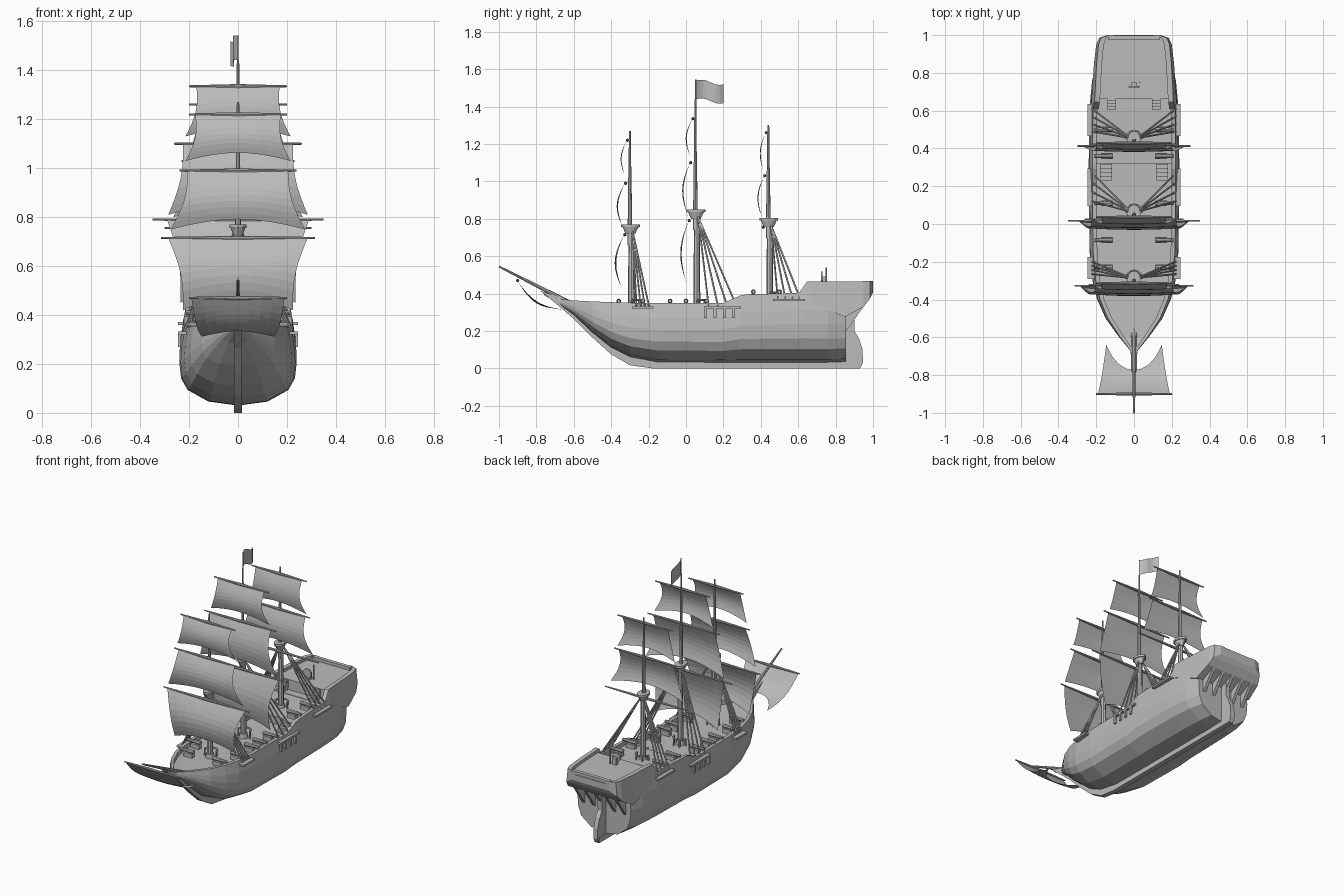
import bpy, bmesh, math
from mathutils import Vector, Matrix

cube = bpy.data.objects.get("Cube")
if cube:
    bpy.data.objects.remove(cube, do_unlink=True)

grey = bpy.data.materials.new("plain_grey")
grey.use_nodes = True
GREY = (0.5, 0.5, 0.5, 1)
grey.diffuse_color = GREY
grey.node_tree.nodes["Principled BSDF"].inputs["Base Color"].default_value = GREY


def finish(name, bm):
    bmesh.ops.recalc_face_normals(bm, faces=bm.faces)
    mesh = bpy.data.meshes.new(name)
    bm.to_mesh(mesh)
    bm.free()
    mesh.materials.append(grey)
    ob = bpy.data.objects.new(name, mesh)
    bpy.context.collection.objects.link(ob)
    return ob


def tube(name, p, q, r1, r2=None, sides=8):
    p, q = Vector(p), Vector(q)
    d = q - p
    m = Matrix.Translation((p + q) / 2) @ d.to_track_quat('Z', 'Y').to_matrix().to_4x4()
    bm = bmesh.new()
    bmesh.ops.create_cone(bm, cap_ends=True, segments=sides, radius1=r1,
                          radius2=r1 if r2 is None else r2, depth=d.length, matrix=m)
    return finish(name, bm)


def box(name, centre, size):
    bm = bmesh.new()
    bmesh.ops.create_cube(bm, size=1, matrix=Matrix.Translation(centre) @ Matrix.Diagonal((*size, 1)))
    return finish(name, bm)


def plate(name, outline, x, thick):
    """Side outline in (y, z), given thickness across x."""
    bm = bmesh.new()
    a = bm.faces.new([bm.verts.new((x - thick / 2, y, z)) for y, z in outline])
    out = bmesh.ops.extrude_face_region(bm, geom=[a])["geom"]
    bmesh.ops.translate(bm, vec=(thick, 0, 0), verts=[v for v in out if isinstance(v, bmesh.types.BMVert)])
    return finish(name, bm)


def loft(name, sections):
    """Skin mirrored half sections; each is (y, [(x, z), ...]) from keel to deck centre."""
    bm = bmesh.new()
    rings = []
    for y, half in sections:
        ring = half + [(-x, z) for x, z in half[-2:0:-1]]
        rings.append([bm.verts.new((x, y, z)) for x, z in ring])
    n = len(rings[0])
    for a, b in zip(rings, rings[1:]):
        for i in range(n):
            j = (i + 1) % n
            bm.faces.new((a[i], a[j], b[j], b[i]))
    bm.faces.new(rings[0])
    bm.faces.new(rings[-1])
    return finish(name, bm)


# Hull: station y, keel height, half width, rail height, depth of deck below rail
stations = [
    (-0.76, 0.394, 0.007, 0.408, 0.004), (-0.67, 0.335, 0.02, 0.37, 0.015),
    (-0.6, 0.285, 0.078, 0.363, 0.03), (-0.5, 0.19, 0.15, 0.358, 0.03),
    (-0.4, 0.11, 0.195, 0.354, 0.03), (-0.3, 0.06, 0.22, 0.351, 0.03),
    (-0.15, 0.032, 0.235, 0.349, 0.03), (0.2, 0.03, 0.24, 0.35, 0.032),
    (0.29, 0.03, 0.24, 0.39, 0.07), (0.319, 0.03, 0.24, 0.395, 0.075),
    (0.32, 0.03, 0.24, 0.395, 0.025), (0.62, 0.03, 0.235, 0.405, 0.03),
    (0.76, 0.03, 0.222, 0.4, 0.03), (0.855, 0.033, 0.195, 0.4, 0.03)]
bulge = [(0, 0), (0.5, 0.05), (0.86, 0.2), (0.97, 0.35), (1, 0.55), (0.98, 0.75), (0.92, 1)]


def hull_section(y, keel, w, top, drop):
    half = [(u * w, keel + v * (top - keel)) for u, v in bulge]
    inner = max(0.92 * w - 0.022, 0.003)
    return y, half + [(inner, top), (inner, top - drop), (0, top - drop)]


loft("hull", [hull_section(*s) for s in stations])

# Raised stern: y, underside, half width below, half width above, rail height, deck height
stern = [(0.61, 0.37, 0.224, 0.215, 0.41, 0.378), (0.645, 0.36, 0.225, 0.21, 0.463, 0.378),
         (0.661, 0.355, 0.225, 0.208, 0.465, 0.378), (0.662, 0.355, 0.225, 0.208, 0.465, 0.445),
         (0.85, 0.275, 0.212, 0.198, 0.465, 0.445), (0.95, 0.33, 0.2, 0.188, 0.466, 0.445),
         (0.985, 0.375, 0.185, 0.175, 0.466, 0.445), (1.0, 0.405, 0.14, 0.135, 0.466, 0.445)]
loft("stern_castle", [(y, [(0, zb), (wb, zb), (wt, top), (wt - 0.028, top),
                           (wt - 0.028, deck), (0, deck)])
                      for y, zb, wb, wt, top, deck in stern])
box("stern_rail", (0, 0.985, 0.456), (0.27, 0.024, 0.02))
for i in range(5):
    plate("stern_bracket", [(0.85, 0.19), (0.85, 0.29), (0.96, 0.345)], -0.15 + i * 0.075, 0.02)

# Keel, stem and rudder
plate("keel", [(0.93, 0), (-0.18, 0), (-0.3, 0.017), (-0.4, 0.075), (-0.5, 0.165), (-0.6, 0.265),
               (-0.7, 0.35), (-0.78, 0.415), (-0.7, 0.39), (-0.6, 0.345), (-0.48, 0.215),
               (-0.35, 0.1), (-0.2, 0.045), (0.93, 0.035)], 0, 0.034)
plate("rudder", [(0.856, 0.01), (0.93, 0), (0.946, 0.03), (0.944, 0.1), (0.925, 0.16),
                 (0.9, 0.2), (0.902, 0.29), (0.856, 0.29)], 0, 0.03)
tube("bowsprit", (0, -0.55, 0.315), (0, -1, 0.545), 0.014, 0.005)


# Sails: curved sheets hung between a head and a foot point in (y, z)
def sail(name, head, foot, w0, w1, arch, belly, hollow):
    head, foot = Vector(head), Vector(foot)
    run = foot - head
    out = Vector((run.y, -run.x)).normalized()
    if out.x > 0:
        out = -out
    bm = bmesh.new()
    n = 8
    grid = []
    for j in range(n + 1):
        row = []
        for i in range(n + 1):
            s = 2 * i / n - 1
            t = j / n * (1 - arch * (1 - s * s))
            p = head + run * t + out * belly * math.sin(math.pi * t) * (1.1 - 0.2 * s * s)
            half = w0 + (w1 - w0) * t - hollow * math.sin(math.pi * t)
            row.append(bm.verts.new((s * half, p.x, p.y)))
        grid.append(row)
    for a, b in zip(grid, grid[1:]):
        for i in range(n):
            bm.faces.new((a[i], a[i + 1], b[i + 1], b[i]))
    return finish(name, bm)


def yard(name, y, z, half):
    for side in (-1, 1):
        tube(name, (0, y, z), (side * half, y, z), 0.009, 0.004)


yard("sprit_yard", -0.9, 0.47, 0.2)
sail("sprit_sail", (-0.9, 0.465), (-0.64, 0.312), 0.19, 0.147, 0.42, 0.045, 0)


# Masts with tops, yards, sails and shrouds: y, top, crow's nest, deck, first shroud, shroud spacing, yards
# each yard: height, half length, offset, belly, sail half width at head and foot, foot height (None = bare)
masts = {
    "fore": (-0.3, 1.27, 0.72, 0.32, 0.035, 0.022,
             [(0.715, 0.315, 0.03, 0.042, 0.285, 0.225, 0.42),
              (0.99, 0.24, 0.026, 0.036, 0.205, 0.275, 0.75),
              (1.22, 0.2, 0.016, 0.026, 0.175, 0.215, 1.03)]),
    "main": (0.05, 1.44, 0.8, 0.32, 0.07, 0.05,
             [(0.79, 0.35, 0.036, 0.036, 0.29, 0.235, 0.45),
              (1.1, 0.262, 0.028, 0.034, 0.225, 0.285, 0.81),
              (1.335, 0.2, 0.016, 0.028, 0.17, 0.215, 1.13)]),
    "mizzen": (0.44, 1.3, 0.755, 0.36, 0.05, 0.04,
               [(0.755, 0.3, 0.03, 0, 0, 0, None),
                (1.03, 0.23, 0.022, 0.028, 0.2, 0.265, 0.8),
                (1.26, 0.2, 0.014, 0.024, 0.17, 0.21, 1.05)]),
}
for label, (y, top, nest, deck, first, step, yards) in masts.items():
    tube(label + "_lower_mast", (0, y + 0.008, deck - 0.02), (0, y + 0.008, nest + 0.02), 0.019, 0.015)
    tube(label + "_upper_mast", (0, y, nest - 0.06), (0, y, nest + 0.3), 0.013, 0.009)
    tube(label + "_pole", (0, y, nest + 0.3), (0, y, top), 0.008, 0.005)
    for z0, z1, r0, r1 in ((0, 0.035, 0.026, 0.042), (0.035, 0.05, 0.05, 0.05)):
        cup = tube(label + "_top", (0, y + 0.003, nest + z0), (0, y + 0.003, nest + z1), r0, r1, 12)
        cup.scale.x = 0.7
    tube(label + "_collar", (0, y + 0.008, deck - 0.02), (0, y + 0.008, deck + 0.03), 0.03, 0.024, 12)
    for z, half, off, belly, w0, w1, foot in yards:
        yard(label + "_yard", y - off + 0.003, z, half)
        if foot:
            sail(label + "_sail", (y - off, z), (y - off - 0.01, foot), w0, w1, 0.17, belly, 0.02)
    for side in (-1, 1):
        for k in range(4):
            foot_y = y + first + k * step
            tube(label + "_shroud", (side * 0.018, y + 0.015, nest + 0.01),
                 (side * 0.222, foot_y, deck + 0.015), 0.005, sides=5)
            if label == "main":
                box("chain_plate", (side * 0.24, foot_y - 0.015, deck - 0.02), (0.012, 0.016, 0.06))
        length = 3 * step + 0.05
        box(label + "_channel", (side * 0.228, y + first - 0.025 + length / 2, deck + 0.006), (0.036, length, 0.012))
    # Half-round pin rail behind the mast foot
    arc = [(0.042 * math.cos(a), y + 0.012 + 0.042 * math.sin(a), deck + 0.045)
           for a in (i * math.pi / 6 for i in range(7))]
    for p, q in zip(arc, arc[1:]):
        tube(label + "_pin_rail", p, q, 0.006, sides=6)
    for p in arc[::2]:
        tube(label + "_pin_post", (p[0], p[1], deck - 0.02), p, 0.005, sides=6)

# Flag with a wave
tube("flag_staff", (0, 0.052, 1.42), (0, 0.052, 1.545), 0.003, sides=6)
bm = bmesh.new()
edge = []
for i in range(9):
    t = i / 8
    x, y, dz = -0.01 * math.sin(t * 6) - 0.034 * t, 0.055 + 0.145 * t, -0.02 * t + 0.008 * math.sin(t * 6)
    edge.append((bm.verts.new((x, y, 1.44 + dz)), bm.verts.new((x, y, 1.54 + dz))))
for a, b in zip(edge, edge[1:]):
    bm.faces.new((a[0], b[0], b[1], a[1]))
finish("flag", bm)

# Cannons on small carriages, and stairs up to the raised decks
for side in (-1, 1):
    for y in (-0.36, -0.23, -0.085, 0.0, 0.11, 0.36, 0.5):
        deck = 0.37 if y > 0.25 else 0.32
        reach = 0.15 if y < -0.3 else 0.19
        tube("cannon", (side * (reach - 0.08), y, deck + 0.04), (side * (reach + 0.02), y, deck + 0.04), 0.013, 0.009)
        box("carriage", (side * (reach - 0.045), y, deck + 0.013), (0.06, 0.03, 0.03))
    for k in range(4):
        box("waist_stair", (side * 0.148, 0.24 + k * 0.022, 0.32 + k * 0.007), (0.065, 0.022, 0.02 + k * 0.014))
        box("poop_stair", (side * 0.118, 0.612 + k * 0.016, 0.383 + k * 0.008), (0.045, 0.016, 0.02 + k * 0.016))

# Steering wheel
box("wheel_stand", (0, 0.74, 0.465), (0.03, 0.02, 0.05))
tube("wheel", (0, 0.722, 0.487), (0, 0.73, 0.487), 0.03, sides=12)
tube("wheel_post", (0.03, 0.75, 0.44), (0.03, 0.75, 0.54), 0.004)
